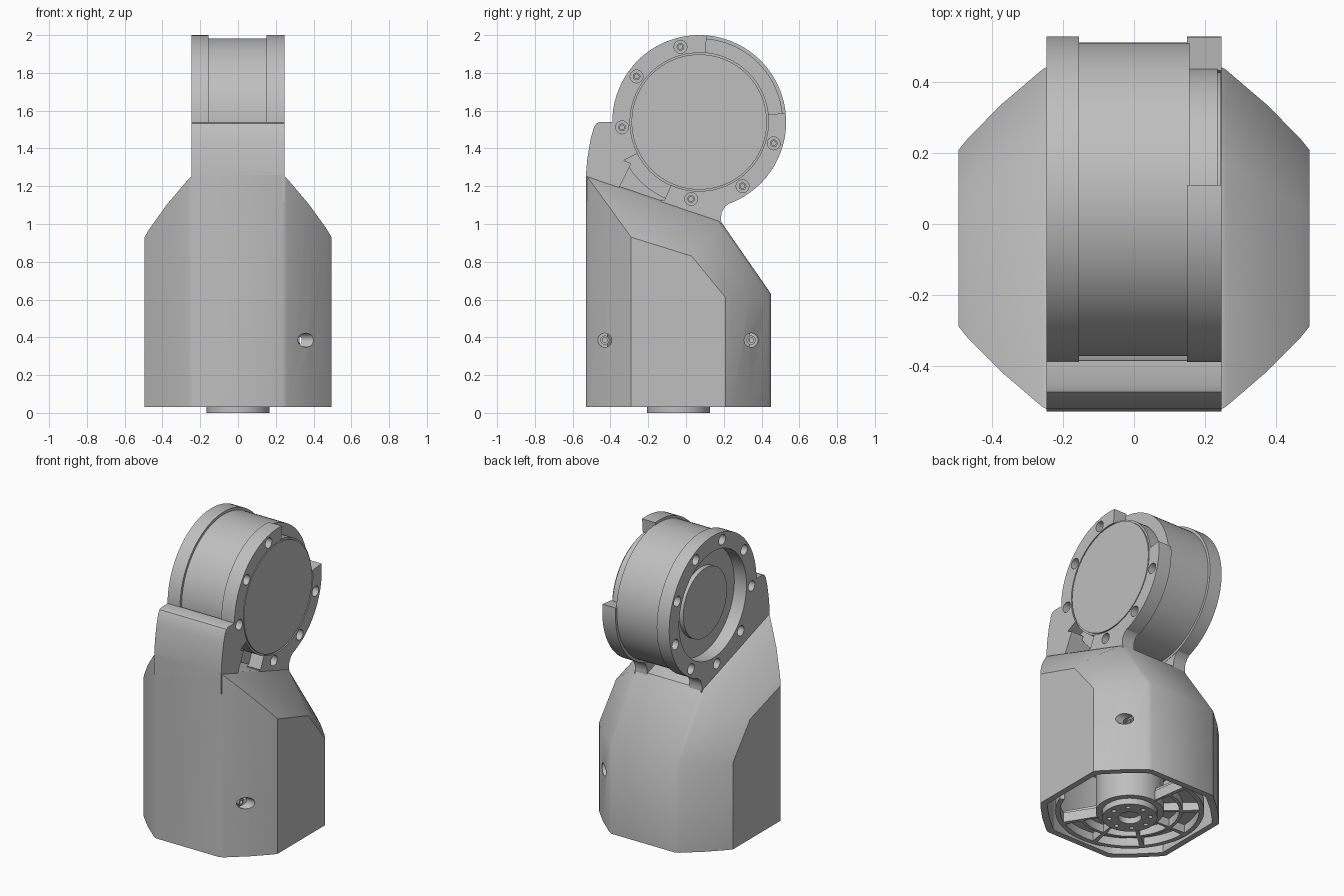
import bpy, bmesh
from math import cos, sin, radians, pi

cube = bpy.data.objects.get("Cube")
if cube:
    bpy.data.objects.remove(cube)

grey = bpy.data.materials.new("light_grey")
grey.use_nodes = True
colour = (0.52, 0.52, 0.52, 1)
grey.diffuse_color = colour
grey.node_tree.nodes["Principled BSDF"].inputs["Base Color"].default_value = colour

HEAD = (0.07, 1.54)     # drum axis, in y and z
BASE = (0, -0.04)       # hub axis, in x and y


def place(axis, u, v, w):
    return (w, u, v) if axis == "x" else (u, v, w)


def finish(name, bm):
    bmesh.ops.recalc_face_normals(bm, faces=bm.faces)
    mesh = bpy.data.meshes.new(name)
    bm.to_mesh(mesh)
    bm.free()
    mesh.materials.append(grey)
    ob = bpy.data.objects.new(name, mesh)
    bpy.context.collection.objects.link(ob)
    return ob


def loft(name, sections, closed=False):
    """Skin equal-length rings of points; closed joins the last to the first."""
    bm = bmesh.new()
    rings = [[bm.verts.new(p) for p in s] for s in sections]
    pairs = list(zip(rings, rings[1:]))
    if closed:
        pairs.append((rings[-1], rings[0]))
    for a, b in pairs:
        for i in range(len(a)):
            j = (i + 1) % len(a)
            bm.faces.new((a[i], a[j], b[j], b[i]))
    if not closed:
        bm.faces.new(rings[0])
        bm.faces.new(rings[-1])
    return finish(name, bm)


def prism(name, pts, w0, w1, axis="x"):
    return loft(name, [[place(axis, u, v, w) for u, v in pts] for w in (w0, w1)])


def arc(centre, r, a0, a1, n):
    return [(centre[0] + r * cos(radians(a0 + (a1 - a0) * i / n)),
             centre[1] + r * sin(radians(a0 + (a1 - a0) * i / n))) for i in range(n + 1)]


def disc(name, centre, r, w0, w1, axis="x", n=96):
    return prism(name, arc(centre, r, 0, 360, n)[:-1], w0, w1, axis)


def ring(name, centre, r0, r1, w0, w1, axis="x", a0=0, a1=360):
    n = max(4, int((a1 - a0) / 4))
    full = a1 - a0 == 360
    inner, outer = arc(centre, r0, a0, a1, n), arc(centre, r1, a0, a1, n)
    secs = [[place(axis, *p, w) for p, w in ((i, w0), (o, w0), (o, w1), (i, w1))]
            for i, o in zip(inner, outer)]
    return loft(name, secs[:-1] if full else secs, full)


def cut(target, cutters):
    bpy.context.view_layer.objects.active = target
    for c in cutters:
        mod = target.modifiers.new("cut", "BOOLEAN")
        mod.solver = "EXACT"
        mod.object = c
        bpy.ops.object.modifier_apply(modifier=mod.name)
        bpy.data.objects.remove(c)


# Body: side profile lofted from the wide middle to narrower flanks
middle = [(-.53, .03), (-.53, 1.26), (.18, 1.02), (.45, .63), (.45, .03)]
flank = [(-.29, .03), (-.29, .93), (.03, .83), (.21, .61), (.21, .03)]
steps = [(.235, 0), (.26, .06), (.375, .47), (.47, .87), (.495, 1)]


def flanked(name, a, b, shrink=1):
    half = [(x * shrink, [(p[0] + (q[0] - p[0]) * t, p[1] + (q[1] - p[1]) * t)
                          for p, q in zip(a, b)]) for x, t in steps]
    both = [(-x, s) for x, s in reversed(half)] + half
    return loft(name, [[(x, y, z) for y, z in s] for x, s in both])


body = flanked("body", middle, flank)
room = flanked("room", [(-.49, -.1), (-.49, .52), (.41, .52), (.41, -.1)],
               [(-.27, -.1), (-.27, .52), (.19, .52), (.19, -.1)], .92)
screw_spots = [(-.43, .385), (.345, .385)]
cut(body, [room] + [disc("bore", s, .037, .31, .6, n=32) for s in screw_spots])
for s in screw_spots:
    ring("body_screw", s, .013, .024, .30, .325)

# Front wall cradling the drum
prism("front_wall", [(-.39, 1.12), (-.53, 1.12), (-.53, 1.26), (-.522, 1.35), (-.505, 1.45),
                     (-.488, 1.51), (-.475, 1.532), (-.455, 1.54)]
      + arc(HEAD, .455, 180, 206, 8) + [(-.29, 1.32)], -.247, .247)

# Cheeks joining the side flanges to the body
heel = [(.235, 1.115), (.205, 1.09), (.188, 1.06), (.185, 1.03), (.19, .98), (.1, .96)]
prism("right_cheek", arc(HEAD, .455, 200, 297, 30) + heel + [(-.4, 1.1)], -.247, -.157)
prism("left_cheek", arc(HEAD, .455, 244, 297, 16) + heel + [(-.14, 1.06)], .157, .247)

# Drum with a stepped cap on one end and a recessed boss on the other
disc("drum", HEAD, .443, -.157, .157)
disc("cap_base", HEAD, .37, .15, .236)
disc("cap", HEAD, .358, .23, .246)
disc("recess_boss", HEAD, .23, -.16, -.19)

# Side flanges with counterbored screw holes every 40 degrees


def bolt_circle(angles, w0, w1):
    return [disc("bore", arc(HEAD, .41, a, a, 1)[0], .034, w0, w1, n=24) for a in angles]


def bolts(angles, w0, w1):
    for a in angles:
        ring("flange_screw", arc(HEAD, .41, a, a, 1)[0], .012, .02, w0, w1)


around = [104 + 40 * i for i in range(9)]
right_flange = ring("right_flange", HEAD, .355, .46, -.247, -.155)
cut(right_flange, bolt_circle(around, -.3, -.18))
bolts(around, -.2, -.175)
for name, a0, a1, holes in (("upper_left_flange", 85, 207, (104, 144, 184)),
                            ("lower_left_flange", 246, 366, (264, 304, 344))):
    flange = ring(name, HEAD, .366, .46, .15, .247, a0=a0, a1=a1)
    cut(flange, bolt_circle(holes, .18, .3))
    bolts(holes, .175, .2)

# Underside: hub, motor housing and a spoked wheel with shallow pockets
hub = ring("hub", BASE, .07, .167, 0, .06, "z")
cut(hub, [disc("bore", p, .014, -.1, .035, "z", 16) for p in arc(BASE, .125, 0, 360, 8)[:-1]])
disc("motor_housing", BASE, .205, .04, .3, "z")
ring("wheel_rim", BASE, .42, .45, .045, .11, "z", 100, 340)
ring("wheel_middle_ring", BASE, .30, .32, .045, .11, "z", 100, 300)
ring("wheel_floor", BASE, .19, .44, .1, .13, "z", 100, 300)
for i in range(6):
    a = 100 + 40 * i
    ring("wheel_spoke", BASE, .19, .43, .045, .11, "z", a - 2, a + 2)

# Smooth the round surfaces, keep the edges crisp
bpy.ops.object.select_all(action="DESELECT")
for ob in bpy.context.collection.objects:
    if ob.type == "MESH":
        ob.select_set(True)
        bpy.context.view_layer.objects.active = ob
bpy.ops.object.shade_smooth_by_angle(angle=radians(32))
